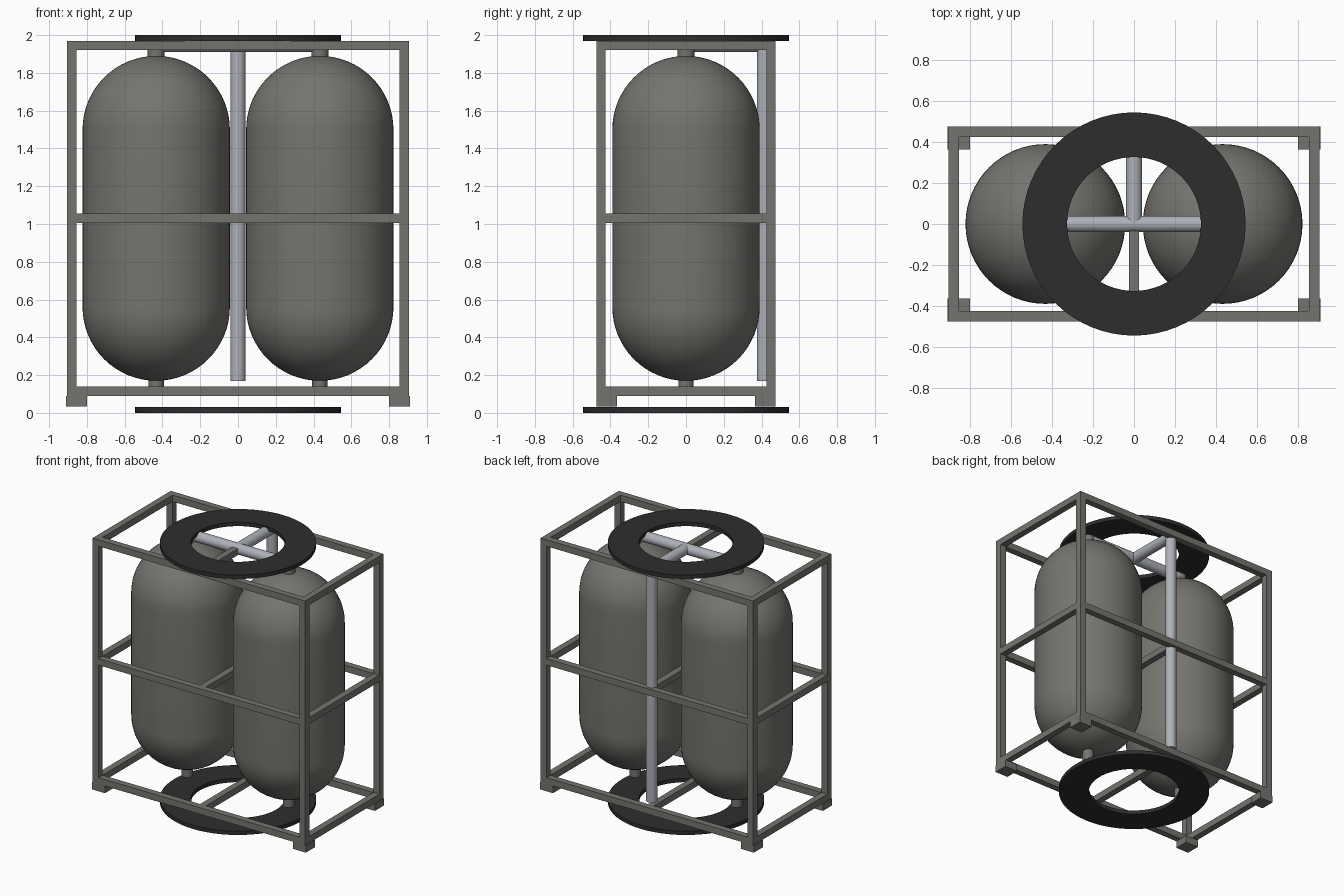
import bpy, bmesh, math
from mathutils import Vector, Matrix

cube = bpy.data.objects.get("Cube")
if cube:
    bpy.data.objects.remove(cube, do_unlink=True)


def material(name, rgb):
    m = bpy.data.materials.new(name)
    m.use_nodes = True
    m.diffuse_color = (*rgb, 1)
    bsdf = m.node_tree.nodes["Principled BSDF"]
    bsdf.inputs["Base Color"].default_value = (*rgb, 1)
    bsdf.inputs["Roughness"].default_value = 0.6
    return m


STEEL = material("grey steel", (0.18, 0.175, 0.16))
PIPE = material("pale metal", (0.42, 0.44, 0.48))
RUBBER = material("black rubber", (0.027, 0.027, 0.027))


def finish(name, bm, mat, smooth=False):
    bmesh.ops.recalc_face_normals(bm, faces=bm.faces)
    mesh = bpy.data.meshes.new(name)
    bm.to_mesh(mesh)
    bm.free()
    mesh.materials.append(mat)
    ob = bpy.data.objects.new(name, mesh)
    bpy.context.collection.objects.link(ob)
    if smooth:
        bpy.ops.object.select_all(action='DESELECT')
        ob.select_set(True)
        bpy.context.view_layer.objects.active = ob
        bpy.ops.object.shade_smooth_by_angle(angle=math.radians(35))
    return ob


def box(name, centre, size):
    bm = bmesh.new()
    bmesh.ops.create_cube(bm, size=1, matrix=Matrix.Translation(centre) @ Matrix.Diagonal((*size, 1)))
    return finish(name, bm, STEEL)


def rod(name, a, b, radius, mat):
    a, b = Vector(a), Vector(b)
    turn = (b - a).to_track_quat('Z', 'Y').to_matrix().to_4x4()
    bm = bmesh.new()
    bmesh.ops.create_cone(bm, cap_ends=True, segments=32, radius1=radius, radius2=radius,
                          depth=(b - a).length, matrix=Matrix.Translation((a + b) / 2) @ turn)
    return finish(name, bm, mat, True)


def lathe(name, profile, x, mat, closed=False):
    """Spin a radius/height profile around a vertical axis at x."""
    bm = bmesh.new()
    verts = [bm.verts.new((r, 0, z)) for r, z in profile]
    edges = [bm.edges.new(pair) for pair in zip(verts, verts[1:])]
    if closed:
        edges.append(bm.edges.new((verts[-1], verts[0])))
    bmesh.ops.spin(bm, geom=verts + edges, axis=(0, 0, 1), cent=(0, 0, 0),
                   angle=math.tau, steps=64, use_duplicate=False)
    bmesh.ops.remove_doubles(bm, verts=bm.verts, dist=0.0001)
    bmesh.ops.translate(bm, verts=bm.verts, vec=(x, 0, 0))
    return finish(name, bm, mat, True)


HX, HY, BAR = 0.905, 0.475, 0.05
PX, PY = HX - BAR / 2, HY - BAR / 2

# corner posts with square feet
for sx, side in ((1, "left"), (-1, "right")):
    for sy, end in ((1, "back"), (-1, "front")):
        box(f"{end}_{side}_post", (sx * PX, sy * PY, 1.01), (BAR, BAR, 1.92))
        box(f"{end}_{side}_foot", (sx * 0.855, sy * 0.42, 0.0625), (0.11, 0.11, 0.055))

# horizontal rails and the middle crossbar at three heights
for level, z in (("bottom", 0.115), ("middle", 1.03), ("top", 1.945)):
    for sy, end in ((1, "back"), (-1, "front")):
        box(f"{level}_{end}_rail", (0, sy * PY, z), (2 * HX - 2 * BAR, BAR, BAR))
    for x, side in ((PX, "left_rail"), (-PX, "right_rail"), (0, "crossbar")):
        box(f"{level}_{side}", (x, 0, z), (BAR, 2 * HY - 2 * BAR, BAR))

# pressure tanks with domed ends and short necks
R, LOW, HIGH = 0.39, 0.56, 1.5
arc = [math.pi / 2 * i / 16 for i in range(17)]
capsule = [(R * math.sin(t), LOW - R * math.cos(t)) for t in arc]
capsule += [(R * math.cos(t), HIGH + R * math.sin(t)) for t in arc]
for x, side in ((0.433, "left"), (-0.433, "right")):
    lathe(f"{side}_tank", capsule, x, STEEL)
    rod(f"{side}_top_neck", (x, 0, 1.87), (x, 0, 1.965), 0.045, STEEL)
    rod(f"{side}_bottom_neck", (x, 0, 0.09), (x, 0, 0.19), 0.04, STEEL)

# connecting pipes
PZ, BY, PR = 1.95, 0.415, 0.04
rod("cross_pipe", (-0.433, 0, PZ), (0.433, 0, PZ), PR, PIPE)
rod("back_pipe", (0, 0, PZ), (0, BY, PZ), PR, PIPE)
rod("down_pipe", (0, BY, 0.17), (0, BY, PZ), PR, PIPE)

# flat docking rings above and below
for name, z in (("bottom_ring", 0), ("top_ring", 1.97)):
    lathe(name, [(0.327, z), (0.545, z), (0.545, z + 0.03), (0.327, z + 0.03)], 0, RUBBER, True)
